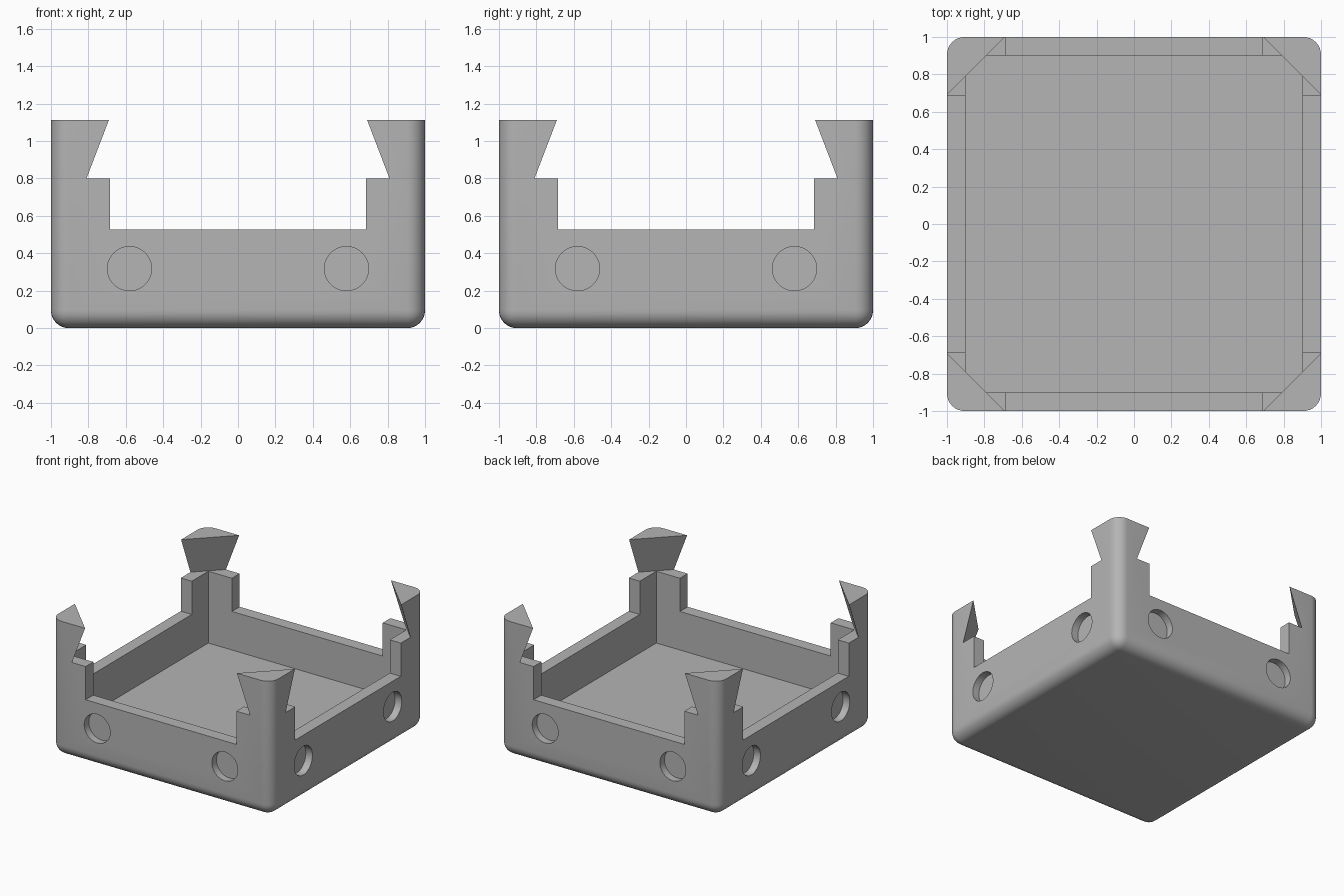
import bpy, bmesh, math
from mathutils import Matrix, Vector

if "Cube" in bpy.data.objects:
    bpy.data.objects.remove(bpy.data.objects["Cube"])

WALL, FLOOR, RIM, STEP, TOP = 0.9, 0.21, 0.527, 0.8, 1.113
NOTCH = 0.685

grey = bpy.data.materials.new("plain grey")
grey.diffuse_color = (0.46, 0.46, 0.46, 1)
grey.use_nodes = True
grey.node_tree.nodes["Principled BSDF"].inputs["Base Color"].default_value = grey.diffuse_color


def finish(bm, name):
    bmesh.ops.recalc_face_normals(bm, faces=bm.faces)
    me = bpy.data.meshes.new(name)
    bm.to_mesh(me)
    bm.free()
    me.materials.append(grey)
    ob = bpy.data.objects.new(name, me)
    bpy.context.collection.objects.link(ob)
    return ob


def box_mesh(hx, hy, z0, z1):
    bm = bmesh.new()
    bmesh.ops.create_cube(bm, size=1)
    for v in bm.verts:
        v.co = Vector((v.co.x * 2 * hx, v.co.y * 2 * hy, z1 if v.co.z > 0 else z0))
    return bm


# Outer block with rounded uprights and rounded base
bm = box_mesh(1, 1, 0, TOP)
edges = [e for e in bm.edges if not all(v.co.z > 1 for v in e.verts)]
bmesh.ops.bevel(bm, geom=edges, offset=0.095, offset_type='OFFSET',
                segments=8, profile=0.5, affect='EDGES')
tray = finish(bm, "tray")

# Inner cavity and the lowered rim between the corner posts
cutters = [
    finish(box_mesh(WALL, WALL, FLOOR, STEP + 0.01), "cavity_cutter"),
    finish(box_mesh(NOTCH, 1.3, RIM, 1.0), "front_back_notch_cutter"),
    finish(box_mesh(1.3, NOTCH, RIM, 1.0), "side_notch_cutter"),
]

# Tapered diamond leaves overhanging triangular corner hooks
z_end = 1.2
slope = (1.69 - 1.81) / (TOP - STEP)
r_end = 1.81 + slope * (z_end - STEP)
bm = bmesh.new()
bmesh.ops.create_cone(bm, cap_ends=True, segments=4, radius1=1.81, radius2=r_end,
                      depth=z_end - STEP,
                      matrix=Matrix.Translation((0, 0, (z_end + STEP) / 2)))
# Align the diamond corners with the x and y axes
v = bm.verts[:][0].co
bmesh.ops.rotate(bm, verts=bm.verts, cent=(0, 0, 0),
                 matrix=Matrix.Rotation(-math.atan2(v.y, v.x), 3, 'Z'))
cutters.append(finish(bm, "hook_cutter"))

# Two shallow round sockets on every side
bm = bmesh.new()
for k in range(4):
    for x in (-0.58, 0.58):
        m = (Matrix.Rotation(k * math.pi / 2, 4, 'Z')
             @ Matrix.Translation((x, -1.0, 0.318))
             @ Matrix.Rotation(math.pi / 2, 4, 'X'))
        bmesh.ops.create_cone(bm, cap_ends=True, segments=48, radius1=0.118,
                              radius2=0.118, depth=0.12, matrix=m)
cutters.append(finish(bm, "socket_cutter"))

# Cut everything out and bake the result
for c in cutters:
    c.hide_render = True
    mod = tray.modifiers.new(c.name, 'BOOLEAN')
    mod.operation, mod.solver, mod.object = 'DIFFERENCE', 'EXACT', c
deps = bpy.context.evaluated_depsgraph_get()
baked = bpy.data.meshes.new_from_object(tray.evaluated_get(deps))
tray.modifiers.clear()
tray.data = baked
for c in cutters:
    bpy.data.objects.remove(c)

# Smooth rounded edges, keep the cut edges sharp
bpy.context.view_layer.objects.active = tray
tray.select_set(True)
bpy.ops.object.shade_smooth_by_angle(angle=math.radians(30))
